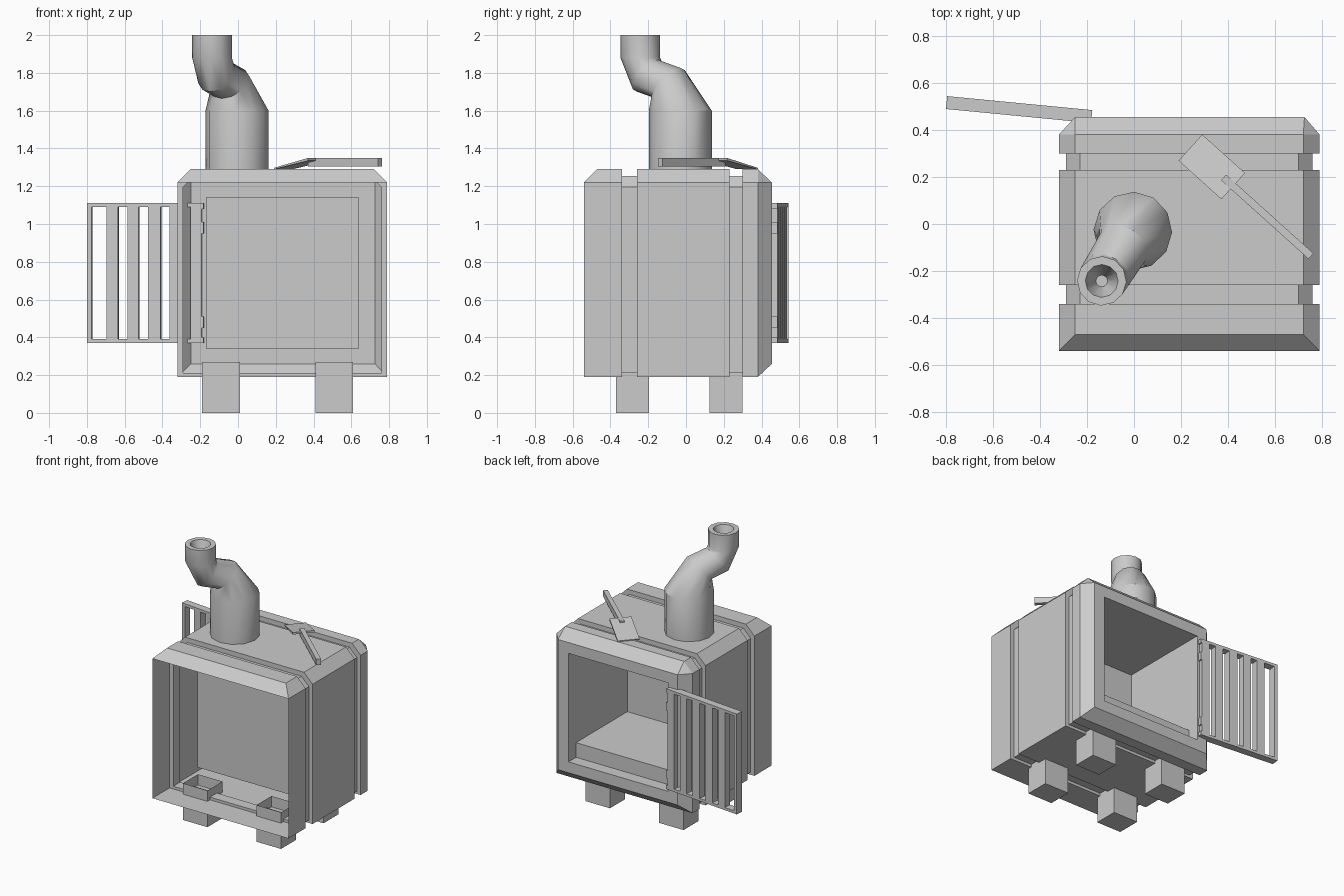
import bpy, bmesh, math
from mathutils import Vector, Matrix

if "Cube" in bpy.data.objects:
    bpy.data.objects.remove(bpy.data.objects["Cube"])


def finish(name, bm, smooth=False):
    bmesh.ops.remove_doubles(bm, verts=bm.verts, dist=1e-4)
    bmesh.ops.recalc_face_normals(bm, faces=bm.faces)
    me = bpy.data.meshes.new(name)
    bm.to_mesh(me)
    bm.free()
    ob = bpy.data.objects.new(name, me)
    bpy.context.collection.objects.link(ob)
    if smooth:
        bpy.ops.object.select_all(action='DESELECT')
        ob.select_set(True)
        bpy.context.view_layer.objects.active = ob
        bpy.ops.object.shade_smooth_by_angle(angle=math.radians(35))
    return ob


def loft(name, rings, cap_end=False, smooth=False):
    bm = bmesh.new()
    loops = [[bm.verts.new(p) for p in r] for r in rings]
    n = len(rings[0])
    for a, b in zip(loops, loops[1:]):
        for i in range(n):
            j = (i + 1) % n
            bm.faces.new((a[i], a[j], b[j], b[i]))
    if cap_end:
        bm.faces.new(loops[-1])
    return finish(name, bm, smooth)


def add_box(bm, lo, hi):
    lo, hi = Vector(lo), Vector(hi)
    mat = Matrix.Translation((lo + hi) / 2) @ Matrix.Diagonal((*(hi - lo), 1))
    return bmesh.ops.create_cube(bm, size=1, matrix=mat)['verts']


# stove body: open-front sheet shell, two grooves, framed opening and firebox at the back
def section(y, x0, x1, z0, z1, c):
    return [(x0, y, z0), (x0, y, z1 - c), (x0 + c, y, z1),
            (x1 - c, y, z1), (x1, y, z1 - c), (x1, y, z0)]


def full(y):
    return section(y, -.32, .79, .19, 1.29, .07)


def groove(y):
    return section(y, -.29, .76, .21, 1.255, .06)


loft("stove_body", [
    section(-.54, -.32, .79, .19, 1.22, 0), full(-.47),
    full(-.34), groove(-.34), groove(-.26), full(-.26),
    full(.23), groove(.23), groove(.30), full(.30), full(.38),
    section(.455, -.25, .725, .26, 1.22, 0),
    section(.455, -.17, .64, .34, 1.14, 0),
    section(-.23, -.17, .64, .34, 1.14, 0)], cap_end=True)

# ash bed inside the firebox
bm = bmesh.new()
add_box(bm, (-.168, -.228, .342), (.638, .37, .45))
finish("ash_bed", bm)

# feet: boxes with open tops poking through the floor
for side, x in (("left", -.19), ("right", .41)):
    for end, y in (("front", -.37), ("rear", .125)):
        bm = bmesh.new()
        vs = add_box(bm, (x, y, 0), (x + .20, y + .175, .27))
        top = max(bm.faces, key=lambda f: f.calc_center_median().z)
        bm.faces.remove(top)
        finish(f"foot_{end}_{side}", bm)

# barred door, swung open on its hinges
bm = bmesh.new()
t = .0275
bars = [(-.62, -.595), (-.515, -.455), (-.405, -.345), (-.295, -.23), (-.18, -.12), (-.07, -.01)]
for a, b in bars:
    add_box(bm, (a, -t, .39), (b, t, 1.09))
for z in (.37, 1.09):
    add_box(bm, (-.62, -t, z), (-.01, t, z + .02))
door = finish("door_grille", bm)
bm = bmesh.new()
for z0, z1 in ((.37, .40), (.45, .51), (.95, 1.01), (1.08, 1.11)):
    add_box(bm, (-.05, -t, z0), (.0, t, z1))
hinges = finish("door_hinges", bm)
for ob in (door, hinges):
    ob.location = (-.18, .457, 0)
    ob.rotation_euler.z = math.radians(-5.5)

# bent flue pipe with a hollow tapering mouth
out = Vector((-.53, -.85, 0)).normalized()
side = Vector((-out.y, out.x, 0))
base = Vector((-.005, -.03, 0))


def pipe_ring(d, z, r, tilt=0, n=12):
    c = base + out * d + Vector((0, 0, z))
    u = out * math.cos(tilt) - Vector((0, 0, math.sin(tilt)))
    return [c + r * (u * math.cos(2 * math.pi * k / n) + side * math.sin(2 * math.pi * k / n))
            for k in range(n)]


loft("flue_pipe", [
    pipe_ring(0, 1.285, .167), pipe_ring(0, 1.60, .167),
    pipe_ring(.075, 1.745, .112, math.radians(46)),
    pipe_ring(.205, 1.785, .107, math.radians(52)),
    pipe_ring(.25, 1.88, .105), pipe_ring(.25, 2.0, .105),
    pipe_ring(.25, 2.0, .07), pipe_ring(.25, 1.86, .025)], cap_end=True, smooth=True)

# ash shovel lying on top: wedge blade and square handle (local x runs tip to handle end)
bm = bmesh.new()
vs = add_box(bm, (0, -.075, 1.29), (.245, .075, 1.35))
for v in vs:
    if v.co.x < .1:
        v.co.z = 1.29 if v.co.z < 1.32 else 1.297
    else:
        v.co.z = 1.335 if v.co.z < 1.32 else 1.35
blade = finish("shovel_blade", bm)
bm = bmesh.new()
add_box(bm, (.19, -.016, 1.305), (.69, .016, 1.35))
handle = finish("shovel_handle", bm)
for ob in (blade, handle):
    ob.location = (.24, .325, 0)
    ob.rotation_euler.z = math.radians(-42)
